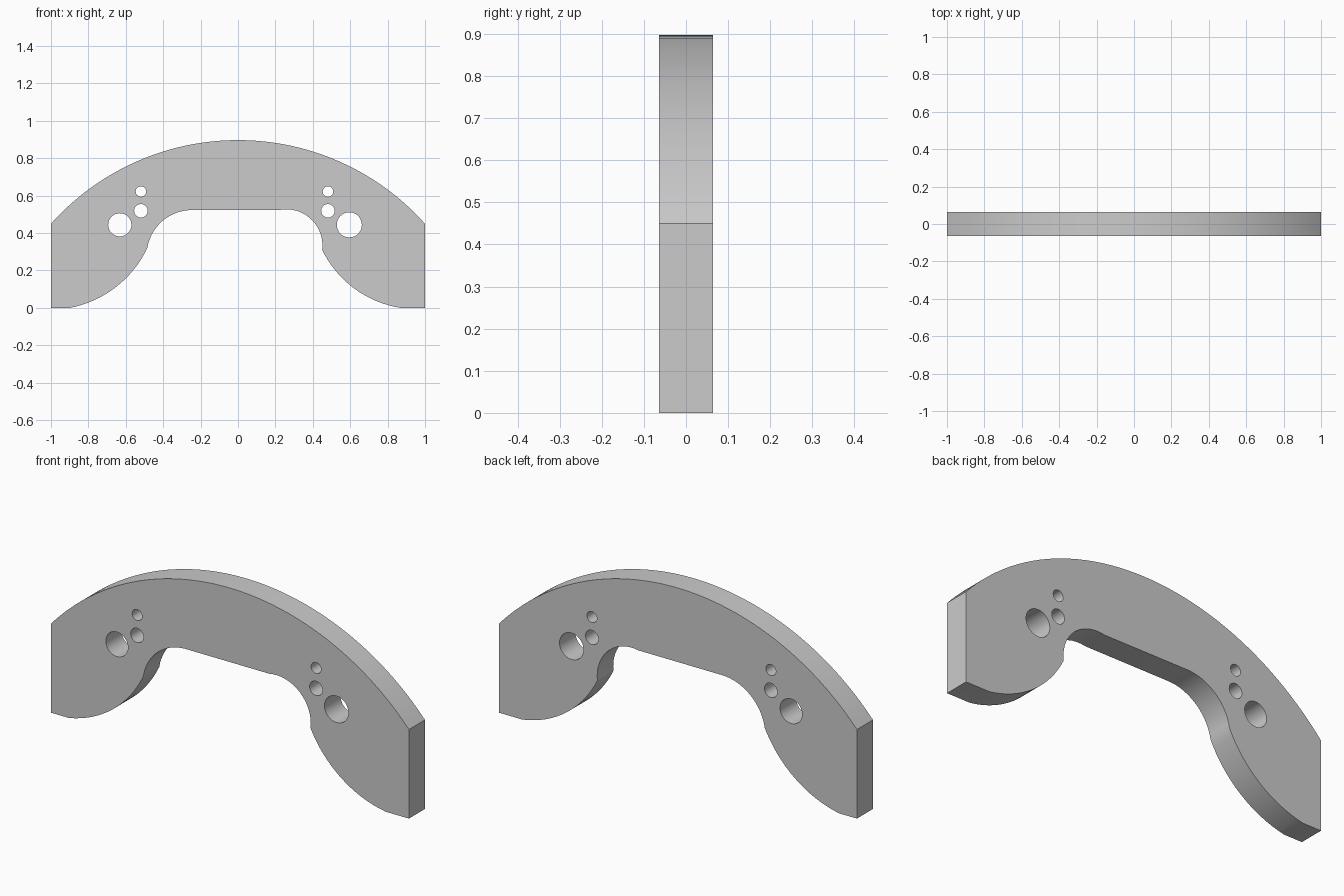
import bpy
import bmesh
import math
from mathutils import Vector

cube = bpy.data.objects.get("Cube")
if cube:
    bpy.data.objects.remove(cube, do_unlink=True)

HALF_DEPTH = 0.064


def arc(a, b, c, steps):
    """Points on the circle through a, b, c, running from a to c."""
    a, b, c = Vector(a), Vector(b), Vector(c)
    u, v = b - a, c - a
    d = 2 * u.cross(v)
    centre = a + Vector((v.y * u.dot(u) - u.y * v.dot(v),
                         u.x * v.dot(v) - v.x * u.dot(u))) / d
    r = (a - centre).length
    start = math.atan2(*(a - centre).yx)
    turn = math.atan2(*(c - centre).yx) - start
    if d > 0:
        turn %= math.tau
    else:
        turn = -((-turn) % math.tau)
    return [(centre.x + r * math.cos(start + turn * i / steps),
             centre.y + r * math.sin(start + turn * i / steps))
            for i in range(steps + 1)]


def circle(x, z, r, sides=32):
    return [(x + r * math.cos(math.tau * i / sides),
             z + r * math.sin(math.tau * i / sides)) for i in range(sides)]


# Outline: crown, right leg, inner opening, left leg
outline = [(-1, 0)]
outline += arc((-1, 0.45), (0, 0.897), (1, 0.45), 48)
outline += [(1, 0)]
outline += arc((0.87, 0), (0.598, 0.122), (0.45, 0.31), 16)
outline += arc((0.45, 0.31), (0.4, 0.465), (0.22, 0.523), 20)[1:]
outline += arc((-0.25, 0.523), (-0.41, 0.459), (-0.485, 0.32), 16)
outline += arc((-0.485, 0.32), (-0.623, 0.136), (-0.9, 0), 16)[1:]

# Bolt holes on each side
holes = [circle(-0.632, 0.444, 0.062), circle(0.595, 0.444, 0.067)]
for x in (-0.519, 0.481):
    holes += [circle(x, 0.519, 0.036), circle(x, 0.622, 0.028)]

# Flat filled curve with thickness
curve = bpy.data.curves.new("bracket_profile", "CURVE")
curve.dimensions = "2D"
curve.fill_mode = "BOTH"
curve.extrude = HALF_DEPTH
for loop in [outline] + holes:
    spline = curve.splines.new("POLY")
    spline.points.add(len(loop) - 1)
    for point, (x, z) in zip(spline.points, loop):
        point.co = (x, z, 0, 1)
    spline.use_cyclic_u = True

plate = bpy.data.objects.new("arched_bracket", curve)
bpy.context.collection.objects.link(plate)
plate.rotation_euler.x = math.pi / 2
bpy.ops.object.select_all(action="DESELECT")
bpy.context.view_layer.objects.active = plate
plate.select_set(True)
bpy.ops.object.convert(target="MESH")
plate = bpy.context.object
bpy.ops.object.transform_apply(location=False, rotation=True, scale=False)

# Weld the caps to the walls
bm = bmesh.new()
bm.from_mesh(plate.data)
bmesh.ops.remove_doubles(bm, verts=bm.verts, dist=0.0005)
bmesh.ops.recalc_face_normals(bm, faces=bm.faces)
bm.to_mesh(plate.data)
bm.free()
bpy.ops.object.shade_smooth_by_angle(angle=math.radians(25))

# Plain grey metal
grey = bpy.data.materials.new("plain_grey")
grey.use_nodes = True
colour = (0.6, 0.6, 0.6, 1)
grey.diffuse_color = colour
grey.node_tree.nodes["Principled BSDF"].inputs["Base Color"].default_value = colour
plate.data.materials.clear()
plate.data.materials.append(grey)
